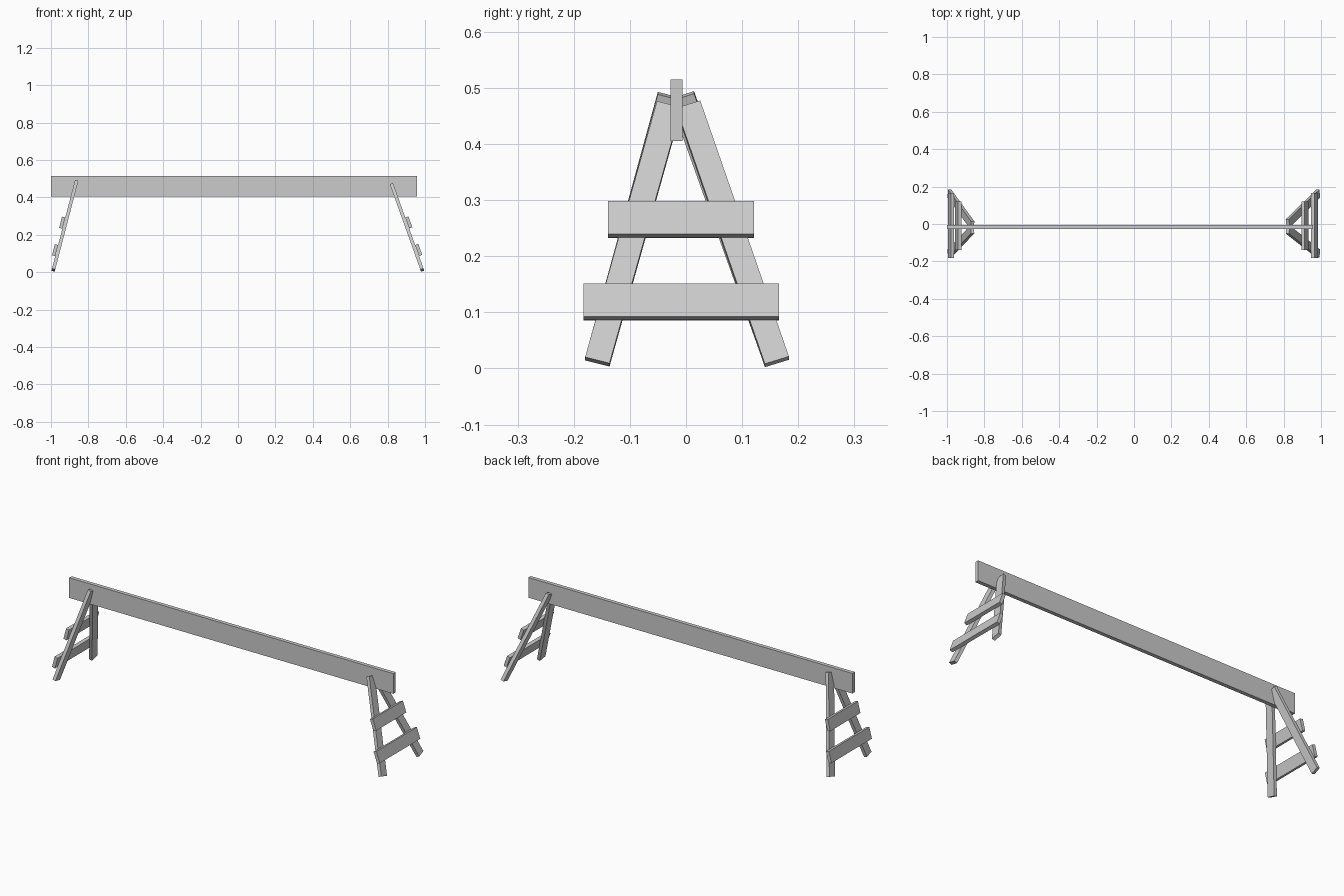
import bpy
from mathutils import Vector, Matrix

if "Cube" in bpy.data.objects:
    bpy.data.objects.remove(bpy.data.objects["Cube"])

grey = bpy.data.materials.new("grey_wood")
grey.use_nodes = True
colour = (0.6, 0.6, 0.6, 1)
grey.diffuse_color = colour
grey.node_tree.nodes["Principled BSDF"].inputs["Base Color"].default_value = colour


def plank(name, start, end, width, thick, normal):
    """Box between two points, its broad face turned to the normal."""
    start, end = Vector(start), Vector(end)
    along = (end - start).normalized()
    out = (normal - along * normal.dot(along)).normalized()
    side = out.cross(along)
    axes = Matrix((along, side, out)).transposed().to_4x4()
    size = Matrix.Diagonal(((end - start).length, width, thick, 1))
    bpy.ops.mesh.primitive_cube_add(size=1)
    ob = bpy.context.object
    ob.name = name
    ob.data.transform(Matrix.Translation((start + end) / 2) @ axes @ size)
    ob.data.materials.append(grey)
    return ob


# Long top beam standing on edge
plank("top_beam", (-1, -0.017, 0.46), (0.957, -0.017, 0.46), 0.11, 0.021, Vector((0, 1, 0)))


def trestle(side, sign, foot_x, top_x, top_z, top_ys):
    """Two splayed legs with two rails on the outer face."""
    foot_z = 0.012
    slope = (top_x - foot_x) / (top_z - foot_z)
    normal = Vector((1, 0, -slope * sign)).normalized()
    normal.x *= sign

    # Legs
    for place, foot_y, top_y in zip(("front", "back"), (-0.158, 0.162), top_ys):
        plank(f"{side}_{place}_leg", (sign * foot_x, foot_y, foot_z),
              (sign * top_x, top_y, top_z), 0.045, 0.018, Vector((1, 0, -slope * sign)))

    # Rails
    out = Vector((sign, 0, -slope)).normalized() * 0.018
    for level, z, y0, y1 in (("upper", 0.26, -0.139, 0.121), ("lower", 0.113, -0.183, 0.166)):
        x = foot_x + slope * (z - foot_z)
        base = Vector((sign * x, 0, z)) + out
        plank(f"{side}_{level}_rail", base + Vector((0, y0, 0)), base + Vector((0, y1, 0)),
              0.062, 0.018, out)


trestle("left", 1, 0.985, 0.822, 0.468, (-0.030, 0.004))
trestle("right", -1, 0.987, 0.864, 0.485, (-0.0285, -0.007))
